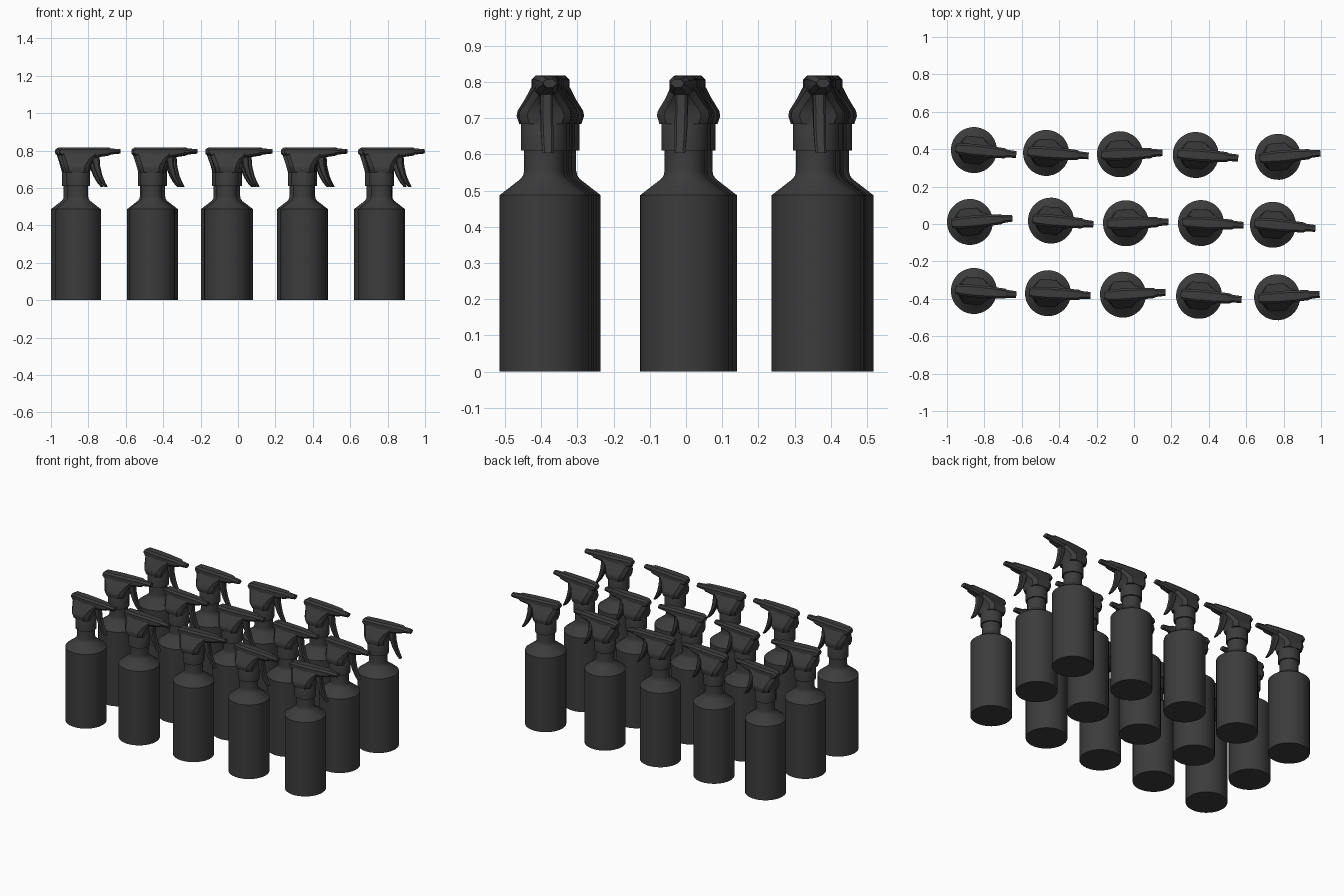
import bpy, bmesh, math

if "Cube" in bpy.data.objects:
    bpy.data.objects.remove(bpy.data.objects["Cube"])

dark = bpy.data.materials.new("dark_plastic")
dark.diffuse_color = (0.045, 0.045, 0.045, 1)
dark.use_nodes = True
dark.node_tree.nodes["Principled BSDF"].inputs["Base Color"].default_value = dark.diffuse_color


def loft(name, rings, angle):
    """Skin equal-length rings of points, cap both ends, return a mesh."""
    bm = bmesh.new()
    loops = [[bm.verts.new(p) for p in ring] for ring in rings]
    n = len(loops[0])
    for a, b in zip(loops, loops[1:]):
        for i in range(n):
            j = (i + 1) % n
            bm.faces.new((a[i], a[j], b[j], b[i]))
    bm.faces.new(loops[0])
    bm.faces.new(loops[-1])
    bmesh.ops.recalc_face_normals(bm, faces=bm.faces)
    for f in bm.faces:
        f.smooth = True
    for e in bm.edges:
        e.smooth = e.calc_face_angle(0) < math.radians(angle)
    me = bpy.data.meshes.new(name)
    bm.to_mesh(me)
    bm.free()
    me.materials.append(dark)
    return me


def chamfered(a0, a1, b0, b1, c):
    """Rectangle with cut corners, as 2D points."""
    c = min(c, (a1 - a0) * 0.4, (b1 - b0) * 0.4)
    return [(a0 + c, b0), (a1 - c, b0), (a1, b0 + c), (a1, b1 - c),
            (a1 - c, b1), (a0 + c, b1), (a0, b1 - c), (a0, b0 + c)]


def lathe(name, profile, sides=32):
    return loft(name, [[(r * math.cos(math.tau * i / sides),
                         r * math.sin(math.tau * i / sides), z)
                        for i in range(sides)] for r, z in profile], 30)


def z_loft(name, sections, c):
    return loft(name, [[(x, y, z) for x, y in chamfered(x0, x1, -h, h, c)]
                       for z, x0, x1, h in sections], 30)


# Bottle body with shoulder and neck
bottle = lathe("bottle", [(0.123, 0), (0.123, 0.487), (0.066, 0.531),
                          (0.058, 0.541), (0.055, 0.555), (0.055, 0.62)])

# Screw collar
collar = lathe("collar", [(0.064, 0.61), (0.064, 0.70), (0.056, 0.715)])

# Flared shroud of the spray head
shroud = z_loft("shroud", [(0.683, -0.060, 0.060, 0.066),
                           (0.706, -0.066, 0.064, 0.073),
                           (0.720, -0.070, 0.066, 0.070),
                           (0.755, -0.083, 0.086, 0.047),
                           (0.785, -0.094, 0.120, 0.031)], 0.022)

# Barrel tapering to the nozzle
barrel_sections = [(-0.099, 0.022, 0.782, 0.806), (-0.082, 0.029, 0.768, 0.817),
                   (0.0, 0.033, 0.760, 0.817), (0.09, 0.031, 0.762, 0.817),
                   (0.165, 0.027, 0.773, 0.816), (0.177, 0.021, 0.779, 0.811),
                   (0.228, 0.018, 0.784, 0.808)]
barrel = loft("barrel", [[(x, y, z) for y, z in chamfered(-h, h, z0, z1, 0.011)]
                         for x, h, z0, z1 in barrel_sections], 35)

# Curved trigger
trigger = z_loft("trigger", [(0.604, 0.146, 0.160, 0.015),
                             (0.630, 0.124, 0.146, 0.016),
                             (0.665, 0.104, 0.131, 0.017),
                             (0.715, 0.085, 0.119, 0.017),
                             (0.770, 0.075, 0.115, 0.017)], 0.006)

# Loose grid of bottles: x, y, turn in degrees
places = [(-0.856, 0.395, -6), (-0.470, 0.380, -4), (-0.075, 0.373, 2),
          (0.330, 0.369, -4), (0.770, 0.359, 5),
          (-0.877, 0.011, 5), (-0.444, 0.018, -5), (-0.043, 0.004, 2),
          (0.358, 0.005, -3), (0.743, -0.004, -5),
          (-0.856, -0.358, -5), (-0.460, -0.370, -3), (-0.059, -0.378, 3),
          (0.348, -0.384, -5), (0.765, -0.392, 4)]
for x, y, turn in places:
    for me in (bottle, collar, shroud, barrel, trigger):
        ob = bpy.data.objects.new(me.name, me)
        ob.location = (x, y, 0)
        ob.rotation_euler.z = math.radians(turn)
        bpy.context.collection.objects.link(ob)
